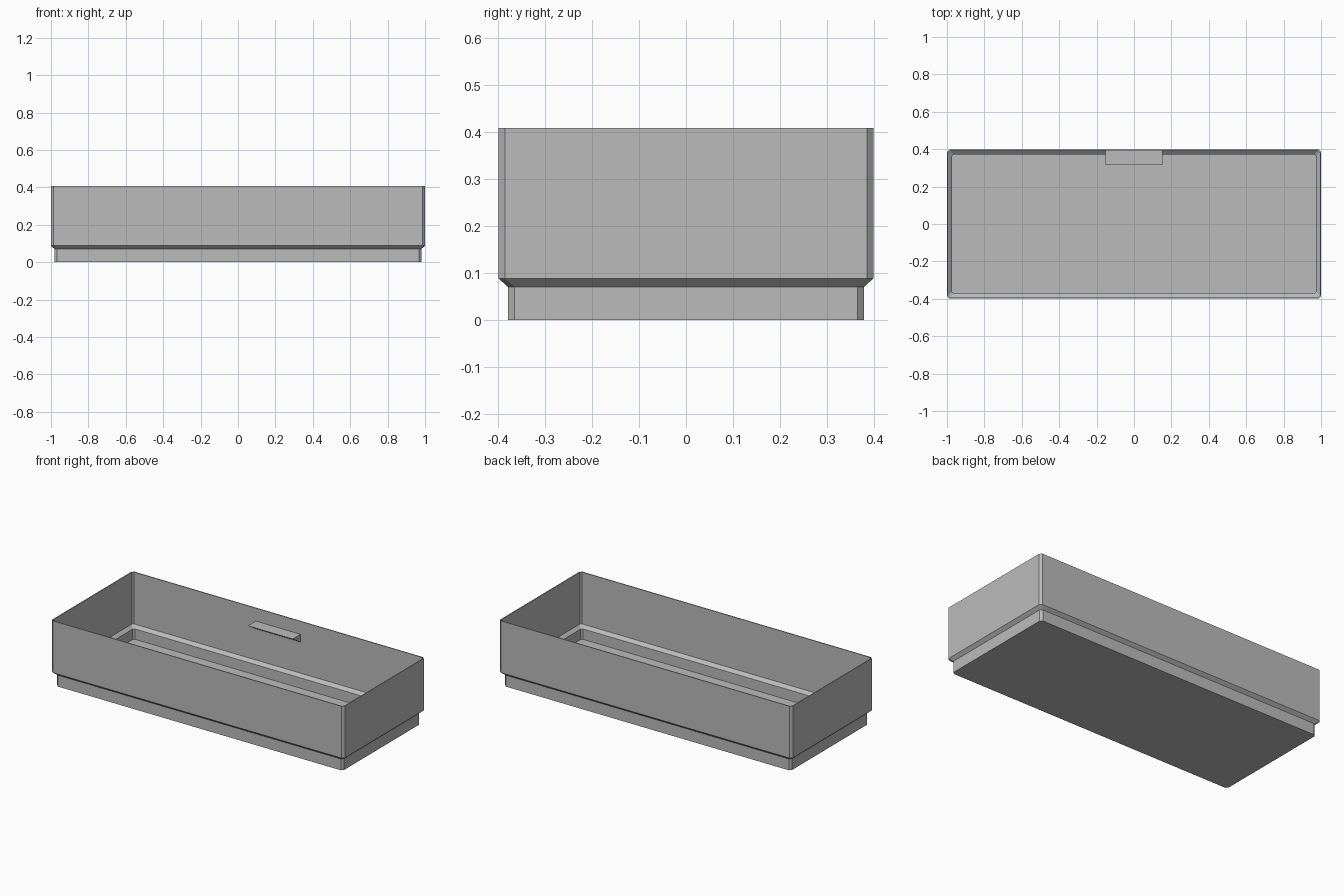
import bpy, bmesh

cube = bpy.data.objects.get("Cube")
if cube:
    bpy.data.objects.remove(cube, do_unlink=True)

HX, HY = 1.0, 0.398            # outer half sizes
TOP, LIP, STEP = 0.408, 0.088, 0.07
INSET, WALL, CUT = 0.02, 0.006, 0.013

grey = bpy.data.materials.new("plain grey")
grey.use_nodes = True
colour = (0.5, 0.5, 0.5, 1)
grey.diffuse_color = colour
grey.node_tree.nodes["Principled BSDF"].inputs["Base Color"].default_value = colour


def finish(name, bm):
    bmesh.ops.recalc_face_normals(bm, faces=bm.faces)
    mesh = bpy.data.meshes.new(name)
    bm.to_mesh(mesh)
    bm.free()
    mesh.materials.append(grey)
    obj = bpy.data.objects.new(name, mesh)
    bpy.context.collection.objects.link(obj)
    return obj


def ring(bm, inset, z, cut):
    """Rectangle with clipped corners, inset from the outer size."""
    x, y = HX - inset, HY - inset
    pts = [(x, y - cut), (x - cut, y), (cut - x, y), (-x, y - cut),
           (-x, cut - y), (cut - x, -y), (x - cut, -y), (x, cut - y)]
    return [bm.verts.new((px, py, z)) for px, py in pts]


# Tray: one closed shell lofted up the outside, over the rim and down the inside
bm = bmesh.new()
inner_cut = CUT - WALL * 0.6
profile = [(INSET, 0, CUT), (INSET, STEP, CUT), (0, LIP, CUT), (0, TOP, CUT),
           (WALL, TOP, inner_cut), (WALL, LIP, inner_cut),
           (INSET + WALL, STEP, inner_cut), (INSET + WALL, WALL, inner_cut)]
rings = [ring(bm, *p) for p in profile]
for a, b in zip(rings, rings[1:]):
    for i in range(8):
        j = (i + 1) % 8
        bm.faces.new((a[i], a[j], b[j], b[i]))
bm.faces.new(rings[0])
bm.faces.new(rings[-1])
finish("tray", bm)

# Label shelf: triangular wedge on the inside of the back wall
bm = bmesh.new()
back, front, high, low = HY - WALL / 2, 0.315, 0.328, 0.278
ends = [[bm.verts.new((x, y, z)) for y, z in ((back, high), (front, high), (back, low))]
        for x in (-0.153, 0.153)]
for end in ends:
    bm.faces.new(end)
for i in range(3):
    j = (i + 1) % 3
    bm.faces.new((ends[0][i], ends[0][j], ends[1][j], ends[1][i]))
finish("back_shelf", bm)
